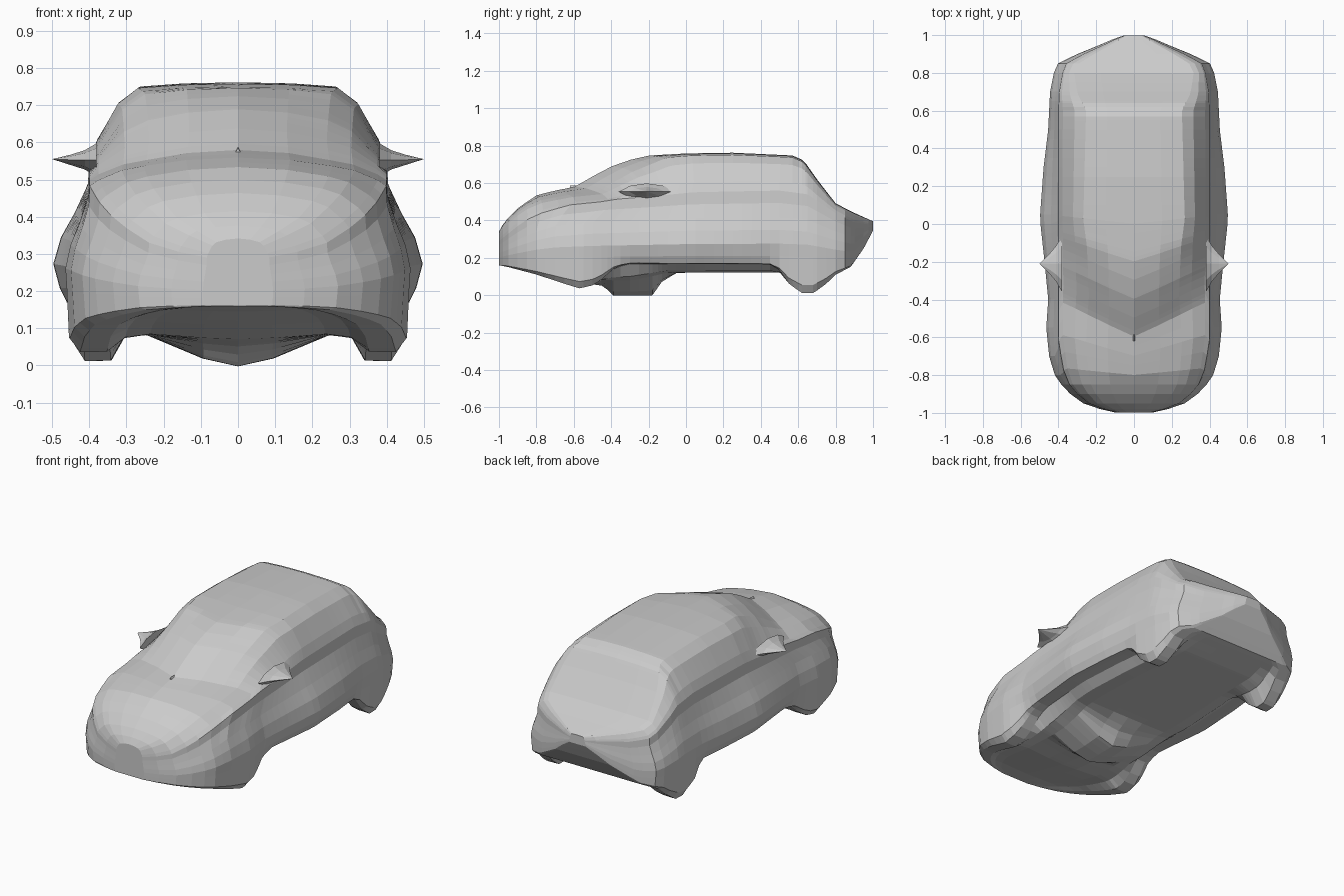
import bpy
import bmesh
from mathutils import Matrix

cube = bpy.data.objects.get("Cube")
if cube:
    bpy.data.objects.remove(cube, do_unlink=True)

paint = bpy.data.materials.new("light grey")
paint.use_nodes = True
GREY = (0.6, 0.6, 0.6, 1)
paint.diffuse_color = GREY
paint.node_tree.nodes["Principled BSDF"].inputs["Base Color"].default_value = GREY


def curve(points):
    """Return a piecewise linear function through (y, value) pairs."""
    def value(y):
        for (a, va), (b, vb) in zip(points, points[1:]):
            if y <= b:
                return va + (vb - va) * max(0, y - a) / (b - a)
        return points[-1][1]
    return value


def mix(a, b, t):
    return a + (b - a) * t


def finish(name, bm):
    bmesh.ops.recalc_face_normals(bm, faces=bm.faces)
    mesh = bpy.data.meshes.new(name)
    bm.to_mesh(mesh)
    bm.free()
    mesh.materials.append(paint)
    obj = bpy.data.objects.new(name, mesh)
    bpy.context.collection.objects.link(obj)
    return obj


# Lines that shape the body along its length
roof = curve([(-1, .34), (-.97, .395), (-.9, .465), (-.8, .535), (-.7, .56), (-.6, .58),
              (-.5, .638), (-.4, .69), (-.3, .725), (-.2, .747), (0, .758), (.25, .762),
              (.57, .747), (.63, .72), (.7, .62), (.8, .49), (.9, .44), (1, .395)])
belt = curve([(-1, .29), (-.95, .33), (-.9, .37), (-.8, .44), (-.7, .485), (-.5, .515),
              (0, .55), (.5, .56), (.65, .54), (.8, .44), (.9, .39), (1, .375)])
width = curve([(-1, .09), (-.98, .18), (-.95, .27), (-.88, .365), (-.8, .42), (-.7, .45),
               (-.55, .465), (-.4, .455), (-.2, .475), (.03, .5), (.3, .48), (.5, .455),
               (.7, .445), (.8, .425), (.85, .405), (.9, .3), (.94, .2), (.975, .12), (1, .05)])
roof_share = curve([(-1, .7), (-.5, .6), (-.2, .63), (0, .68), (.6, .64),
                    (.68, .75), (.8, .85), (1, .75)])
side_bottom = curve([(-1, .16), (-.95, .15), (-.8, .11), (-.65, .06), (-.57, .035),
                     (-.48, .055), (-.38, .15), (-.3, .17), (.48, .165), (.55, .06),
                     (.62, .01), (.68, .01), (.74, .05), (.8, .11), (.88, .15),
                     (.95, .25), (1, .345)])
floor = curve([(-1, .16), (-.9, .15), (-.6, .085), (-.3, .08), (-.1, .12),
               (.7, .12), (.88, .15), (.95, .25), (1, .345)])
keel = curve([(-1, .16), (-.9, .145), (-.6, .07), (-.44, .05), (-.39, -.004),
              (-.18, -.004), (-.13, .07), (-.05, .12), (.7, .12), (.88, .15),
              (.95, .25), (1, .345)])

# Backward sweep of the bonnet and windscreen towards the sides
sweep = curve([(-.85, 0), (-.6, .2), (-.3, .18), (.1, 0)])
# How far the upper surface falls away before its outer edge
crown = curve([(-1, .2), (-.6, .35), (-.4, .18), (-.15, .05)])
# How far the side tucks in towards its lower edge
tuck = curve([(-.5, .98), (-.3, .92), (.45, .93), (.55, .98)])


def half_section(y):
    """Half outline from the roof centre around to the floor centre."""
    w, top, waist, low = width(y), roof(y), belt(y), side_bottom(y)
    bw = min(.4, .89 * w)
    rw, drop, foot = bw * roof_share(y), crown(y), w * tuck(y)
    sill = max(low, min(.17, waist))
    pts = [(0, top), (rw * .55, mix(top, waist, drop * .3)), (rw, mix(top, waist, drop))]
    pts += [(mix(rw, bw, s), mix(top, waist, mix(drop, 1, t)))
            for s, t in ((.4, .21), (.85, .74), (1, 1))]
    pts += [(mix(bw, w, s), mix(sill, waist, t))
            for s, t in ((.03, .83), (.4, .63), (.78, .46), (1, .27))]
    pts += [(mix(w, foot, .5), mix(sill, waist, .1)), (foot, mix(low, sill, .25)),
            (foot * .94, low), (w * .76, low),
            (w * .66, mix(low, floor(y), .8)), (w * .52, floor(y)),
            (w * .2, mix(floor(y), keel(y), .75)), (0, keel(y))]
    # the sweep fades out just below the waistline
    fade = curve([(4, 1), (5, .7), (6, .35), (7, 0)])
    return [(x, y + sweep(y) * fade(i) * x / .4, z) for i, (x, z) in enumerate(pts)]


# Body: loft mirrored sections from nose to tail
stations = sorted({-1 + i / 20 for i in range(41)} |
                  {-.98, -.57, -.42, -.39, -.18, -.13, .57, .62, .64, .68, .88, .975})
bm = bmesh.new()
rings = []
for y in stations:
    half = half_section(y)
    ring = half + [(-x, v, z) for x, v, z in half[-2:0:-1]]
    rings.append([bm.verts.new(p) for p in ring])
for a, b in zip(rings, rings[1:]):
    for i in range(len(a)):
        j = (i + 1) % len(a)
        bm.faces.new((a[i], a[j], b[j], b[i]))
bm.faces.new(rings[0])
bm.faces.new(rings[-1])
bmesh.ops.remove_doubles(bm, verts=bm.verts, dist=.0005)
body = finish("car_body", bm)

# Soften the lofted facets a little
relax = body.modifiers.new("Relax", "SMOOTH")
relax.factor = .3
relax.iterations = 1

# Wing mirrors: flattened spikes with a flared root
for side, label in ((1, "left"), (-1, "right")):
    bm = bmesh.new()
    loops = []
    for x, ry, rz in ((.38, .15, .045), (.412, .095, .026), (.45, .05, .014)):
        loops.append([bm.verts.new((side * x, -.21 + ry * c, .553 + rz * s))
                      for c, s in ((1, 0), (.6, .7), (0, 1), (-.6, .7),
                                   (-1, 0), (-.6, -.7), (0, -1), (.6, -.7))])
    tip = bm.verts.new((side * .5, -.21, .555))
    for a, b in zip(loops, loops[1:]):
        for i in range(8):
            j = (i + 1) % 8
            bm.faces.new((a[i], a[j], b[j], b[i]))
    for i in range(8):
        bm.faces.new((loops[-1][i], loops[-1][(i + 1) % 8], tip))
    bm.faces.new(loops[0])
    finish(label + "_mirror", bm)

# Small point at the foot of the windscreen
bm = bmesh.new()
bmesh.ops.create_cone(bm, cap_ends=True, segments=3, radius1=.016, radius2=.012, depth=.06,
                      matrix=Matrix.Translation((0, -.59, .573)) @ Matrix.Rotation(1.57, 4, "X"))
finish("windscreen_point", bm)
